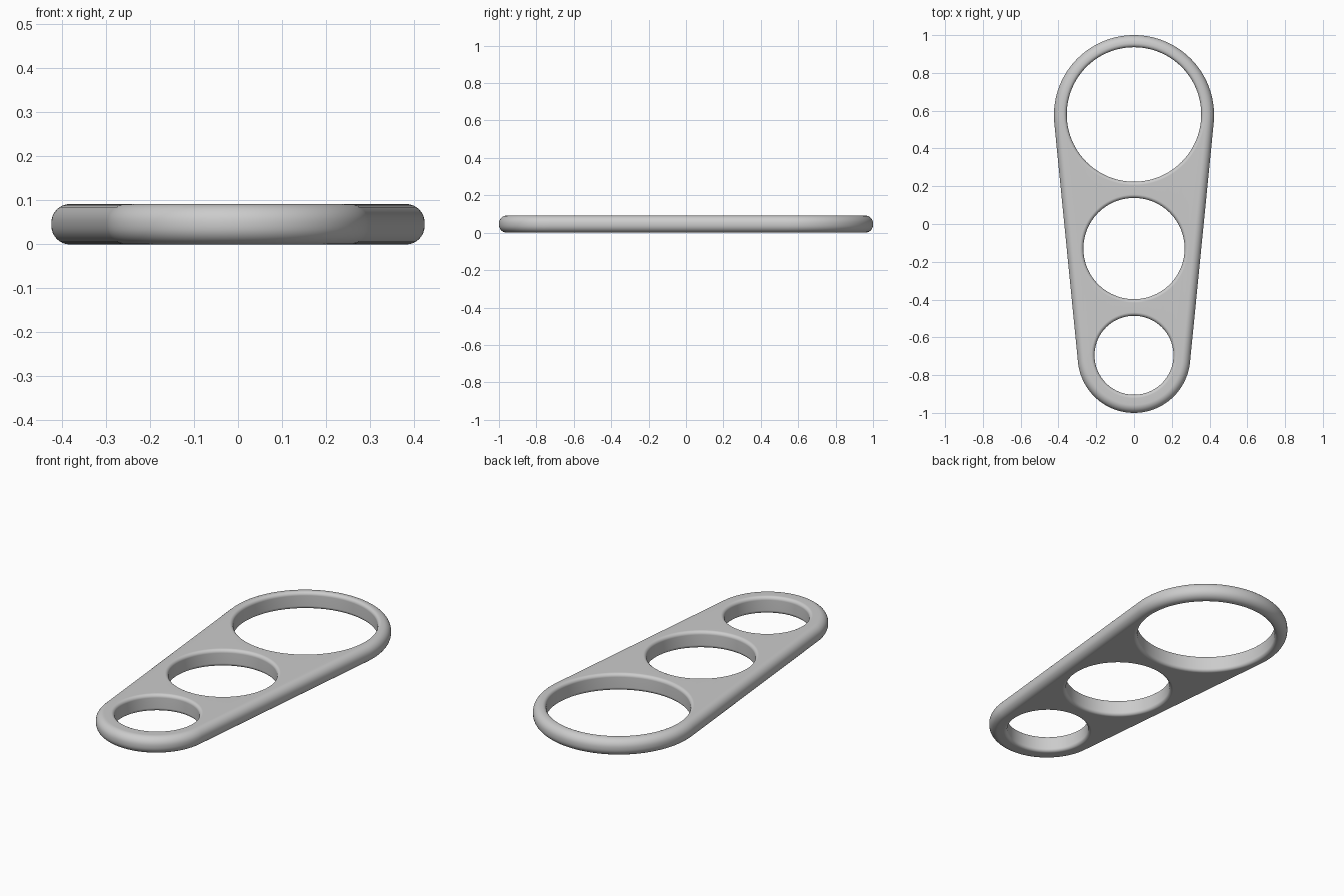
import bpy, bmesh
from math import pi, sin, cos, asin

cube = bpy.data.objects.get("Cube")
if cube:
    bpy.data.objects.remove(cube)

HEIGHT = 0.092
BIG_END = (0.576, 0.424)      # centre y, radius
SMALL_END = (-0.702, 0.298)
HOLES = [(0.58, 0.356), (-0.13, 0.268), (-0.695, 0.209)]


def arc(cy, r, start, end, n):
    steps = [start + (end - start) * i / n for i in range(n + 1)]
    return [(r * cos(a), cy + r * sin(a)) for a in steps]


def outline(inset):
    # two end arcs joined by their common tangents
    (y1, r1), (y2, r2) = BIG_END, SMALL_END
    t = -asin((r1 - r2) / (y1 - y2))
    return (arc(y1, r1 - inset, t, pi - t, 64)
            + arc(y2, r2 - inset, pi - t, 2 * pi + t, 64))


def circle(cy, r):
    return arc(cy, r, 0, 2 * pi, 96)[:-1]


def fillet_profile(r, n):
    # (inset, z) pairs from the bottom face up to the top face
    quarter = [pi / 2 * i / n for i in range(n + 1)]
    low = [(r - r * sin(a), r - r * cos(a)) for a in quarter]
    return low + [(d, HEIGHT - z) for d, z in reversed(low)]


def wall(bm, loop_at, profile):
    # stack of rings bridged by quads; returns bottom and top rim edges
    rings = [[bm.verts.new((x, y, z)) for x, y in loop_at(d)] for d, z in profile]
    n = len(rings[0])
    for a, b in zip(rings, rings[1:]):
        for i in range(n):
            j = (i + 1) % n
            bm.faces.new((a[i], a[j], b[j], b[i]))
    return [[bm.edges.get((ring[i], ring[(i + 1) % n])) for i in range(n)]
            for ring in (rings[0], rings[-1])]


# rounded outer rim and softly filleted hole walls
bm = bmesh.new()
rims = [wall(bm, outline, fillet_profile(0.042, 8))]
for cy, r in HOLES:
    rims.append(wall(bm, lambda d: circle(cy, r + d), fillet_profile(0.018, 5)))

# flat bottom and top faces around the holes
for side in (0, 1):
    edges = [e for rim in rims for e in rim[side]]
    bmesh.ops.triangle_fill(bm, use_beauty=True, use_dissolve=False, edges=edges)
bmesh.ops.recalc_face_normals(bm, faces=bm.faces)

mesh = bpy.data.meshes.new("three_hole_plate")
bm.to_mesh(mesh)
bm.free()
plate = bpy.data.objects.new("three_hole_plate", mesh)
bpy.context.collection.objects.link(plate)

# plain grey
grey = bpy.data.materials.new("plain_grey")
grey.use_nodes = True
colour = (0.6, 0.6, 0.6, 1)
grey.diffuse_color = colour
grey.node_tree.nodes["Principled BSDF"].inputs["Base Color"].default_value = colour
mesh.materials.append(grey)

# smooth fillets, flat caps
bpy.context.view_layer.objects.active = plate
plate.select_set(True)
bpy.ops.object.shade_smooth_by_angle(angle=pi / 6)
normals = plate.modifiers.new("flat_caps", 'WEIGHTED_NORMAL')
normals.keep_sharp = True
